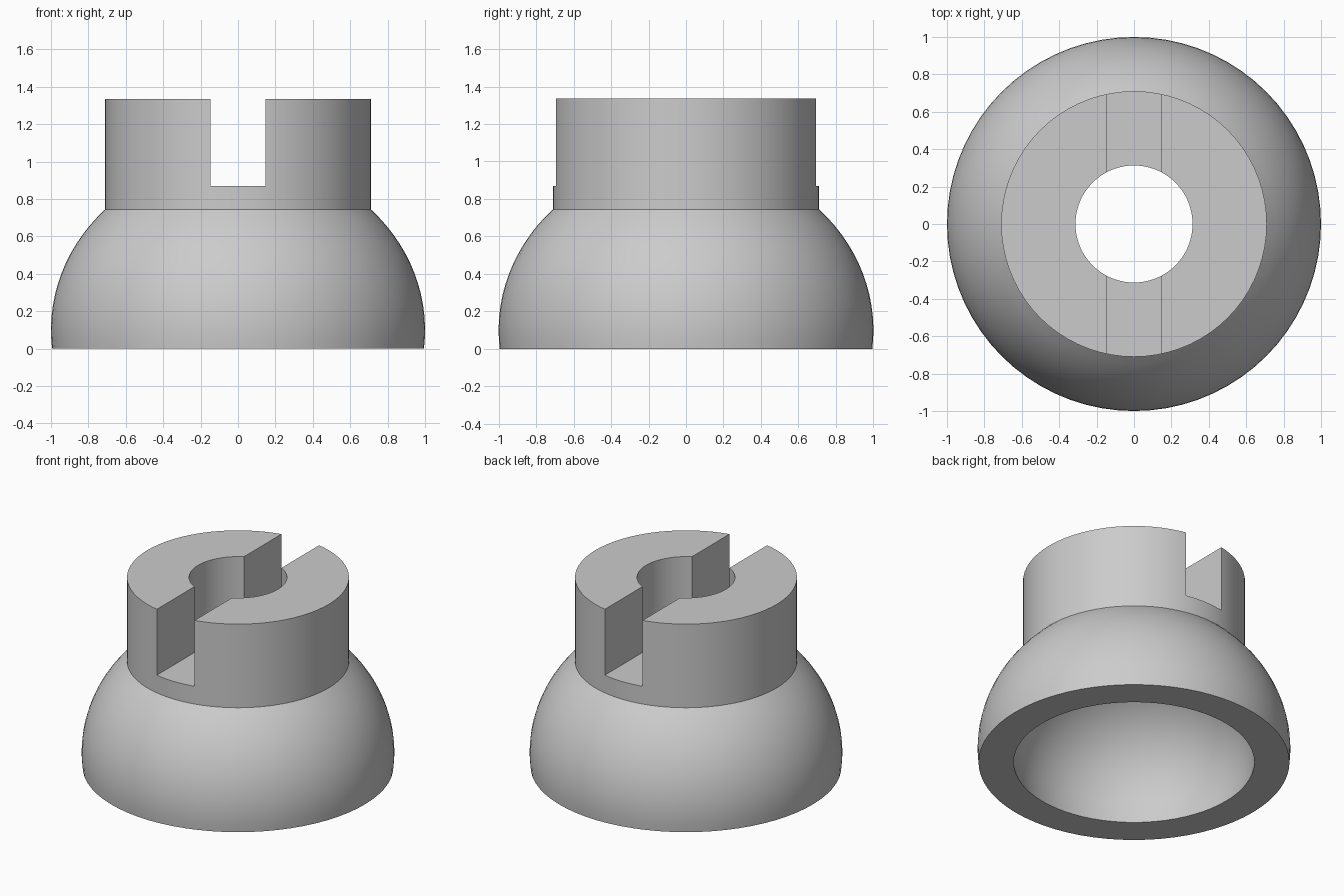
import bpy
import bmesh
from math import sin, cos, asin, acos, radians
from mathutils import Vector

default = bpy.data.objects.get("Cube")
if default:
    bpy.data.objects.remove(default, do_unlink=True)

OUTER_R, INNER_R = 1.0, 0.777
CENTRE_Z, FLATTEN = 0.1, 0.916
COLLAR_R, BORE_R, TOP_Z = 0.71, 0.313, 1.335
SLOT_HALF, SLOT_Z = 0.147, 0.87
SEGMENTS = 72

grey = bpy.data.materials.new("Light grey")
grey.use_nodes = True
colour = (0.6, 0.6, 0.6, 1)
grey.diffuse_color = colour
grey.node_tree.nodes["Principled BSDF"].inputs["Base Color"].default_value = colour


def dome_arc(radius, end_r, steps=14):
    """Slightly flattened arc from the ground up to where its ring has radius end_r."""
    height = radius * FLATTEN
    start = asin(-CENTRE_Z / height)
    end = acos(end_r / radius)
    angles = [start + (end - start) * i / steps for i in range(steps + 1)]
    return [(radius * cos(a), CENTRE_Z + height * sin(a)) for a in angles]


def lathe(name, profile):
    """Revolve a closed (radius, height) profile around z."""
    bm = bmesh.new()
    verts = [bm.verts.new((r, 0, z)) for r, z in profile]
    edges = [bm.edges.new((v, verts[i - 1])) for i, v in enumerate(verts)]
    bmesh.ops.spin(bm, geom=verts + edges, cent=(0, 0, 0), axis=(0, 0, 1),
                   angle=radians(360), steps=SEGMENTS, use_merge=True)
    bmesh.ops.remove_doubles(bm, verts=bm.verts, dist=1e-5)
    bmesh.ops.recalc_face_normals(bm, faces=bm.faces)
    mesh = bpy.data.meshes.new(name)
    bm.to_mesh(mesh)
    bm.free()
    obj = bpy.data.objects.new(name, mesh)
    bpy.context.collection.objects.link(obj)
    return obj


# Hollow dome with a collar and a central bore
profile = dome_arc(OUTER_R, COLLAR_R)
profile += [(COLLAR_R, TOP_Z), (BORE_R, TOP_Z)]
profile += reversed(dome_arc(INNER_R, BORE_R))
body = lathe("slotted_dome_cap", profile)
body.data.materials.append(grey)

# Slot across the collar, front to back
bpy.ops.mesh.primitive_cube_add(size=1, location=(0, 0, SLOT_Z + 0.5))
slot = bpy.context.object
slot.name = "slot_cutter"
slot.scale = Vector((2 * SLOT_HALF, 3, 1))
slot.hide_render = True
slot.data.materials.append(grey)

cut = body.modifiers.new("Slot", "BOOLEAN")
cut.operation = "DIFFERENCE"
cut.solver = "EXACT"
cut.object = slot

bpy.ops.object.select_all(action="DESELECT")
body.select_set(True)
bpy.context.view_layer.objects.active = body
bpy.ops.object.modifier_apply(modifier=cut.name)
bpy.data.objects.remove(slot, do_unlink=True)

bpy.ops.object.shade_smooth_by_angle(angle=radians(30))
